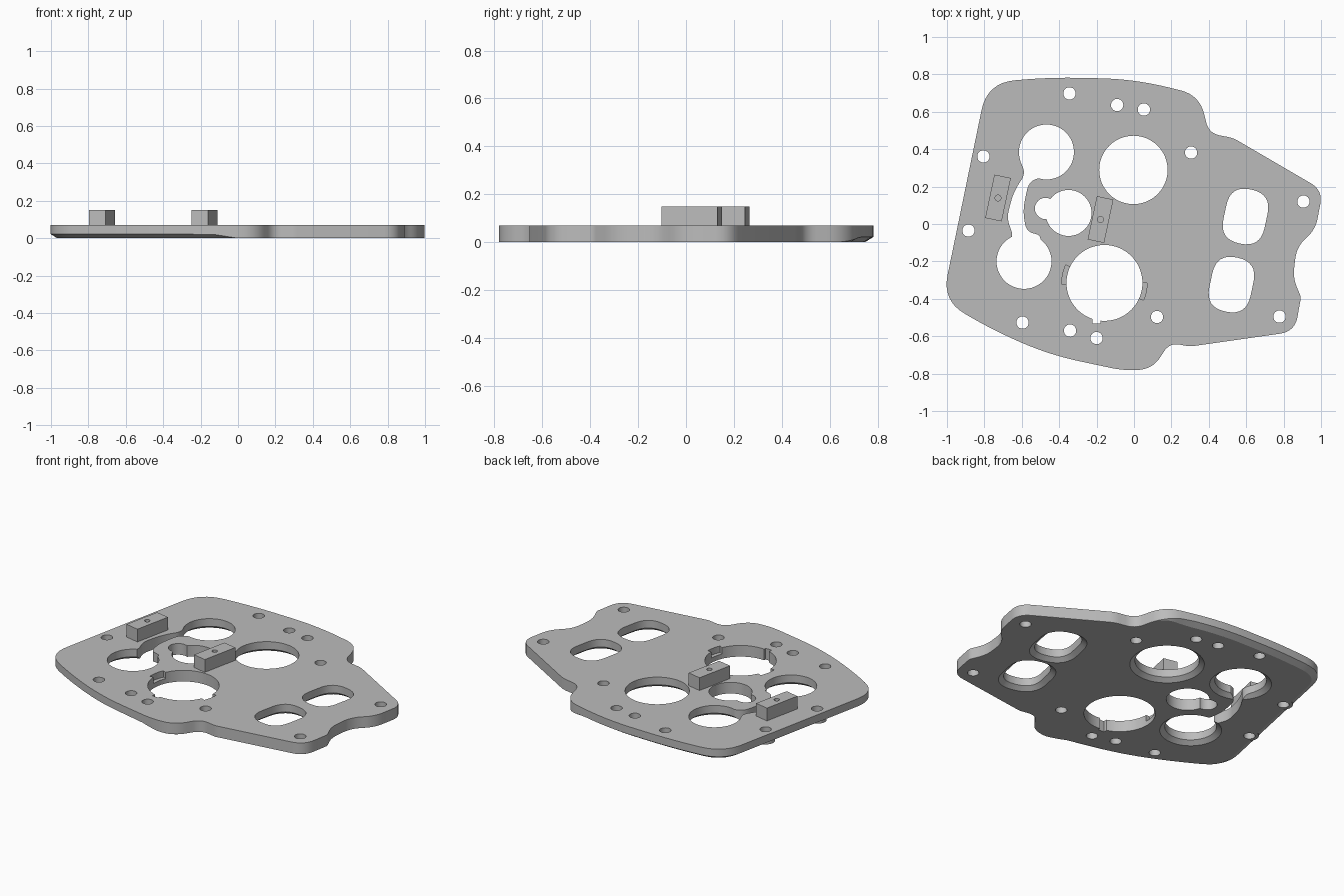
import bpy, bmesh, math
from mathutils import Vector, Matrix

cube = bpy.data.objects.get("Cube")
if cube:
    bpy.data.objects.remove(cube, do_unlink=True)

THICK = 0.07       # plate thickness
BLOCK_TOP = 0.15
TILT = math.radians(-12)

grey = bpy.data.materials.new("plain grey")
grey.use_nodes = True
colour = (0.5, 0.5, 0.5, 1)
grey.diffuse_color = colour
grey.node_tree.nodes["Principled BSDF"].inputs["Base Color"].default_value = colour


# --- Profile helpers ---
def rounded(corners, steps=8):
    """Closed loop from (x, y, cut length) corners, each corner rounded."""
    loop = []
    count = len(corners)
    for i, (x, y, cut) in enumerate(corners):
        p = Vector((x, y))
        to_prev = Vector(corners[i - 1][:2]) - p
        to_next = Vector(corners[(i + 1) % count][:2]) - p
        cut = min(cut, to_prev.length / 2, to_next.length / 2)
        a = p + to_prev.normalized() * cut
        b = p + to_next.normalized() * cut
        for s in range(steps + 1 if cut else 1):
            t = s / steps
            q = a * (1 - t) ** 2 + p * 2 * t * (1 - t) + b * t ** 2
            if not loop or (q - loop[-1]).length > 1e-4:
                loop.append(q)
    if (loop[0] - loop[-1]).length < 1e-4:
        loop.pop()
    return loop


def circle(x, y, r, sides=48):
    turn = math.tau / sides
    return [Vector((x + r * math.cos(turn * i), y + r * math.sin(turn * i)))
            for i in range(sides)]


def tilted_rect(x, y, w, h, cut=0.0):
    spin = Matrix.Rotation(TILT, 2)
    signs = ((-1, -1), (1, -1), (1, 1), (-1, 1))
    spots = [spin @ Vector((sx * w / 2, sy * h / 2)) for sx, sy in signs]
    return rounded([(x + p.x, y + p.y, cut) for p in spots])


def grow(loop, amount):
    """Offset a counter-clockwise loop outwards; amount is a function of a point."""
    result = []
    for i, p in enumerate(loop):
        along = (loop[(i + 1) % len(loop)] - loop[i - 1]).normalized()
        result.append(p + Vector((along.y, -along.x)) * amount(p))
    return result


def loft(name, rings):
    """Solid through rings, each a list of 3D points, from bottom to top."""
    bm = bmesh.new()
    rows = [[bm.verts.new(p) for p in ring] for ring in rings]
    n = len(rows[0])
    for low, high in zip(rows, rows[1:]):
        for i in range(n):
            j = (i + 1) % n
            bm.faces.new((low[i], low[j], high[j], high[i]))
    bm.faces.new(rows[0][::-1])
    bm.faces.new(rows[-1])
    bmesh.ops.recalc_face_normals(bm, faces=bm.faces)
    mesh = bpy.data.meshes.new(name)
    bm.to_mesh(mesh)
    bm.free()
    mesh.materials.append(grey)
    obj = bpy.data.objects.new(name, mesh)
    bpy.context.collection.objects.link(obj)
    return obj


def prism(name, loop, z0, z1):
    return loft(name, [[(p.x, p.y, z) for p in loop] for z in (z0, z1)])


def combine(target, tool, operation="DIFFERENCE"):
    tool.hide_render = True
    mod = target.modifiers.new("cut", "BOOLEAN")
    mod.operation = operation
    mod.solver = "EXACT"
    mod.object = tool
    bpy.context.view_layer.objects.active = target
    bpy.ops.object.modifier_apply(modifier=mod.name)
    bpy.data.objects.remove(tool, do_unlink=True)


# --- Plate outline, counter-clockwise from the lower left corner ---
outline = rounded([
    (-1.025, -.41, .14), (-.75, -.57, 1), (-.45, -.70, 1), (-.05, -.785, 1),
    (.10, -.775, 1), (.19, -.635, .06), (.30, -.655, .02), (.86, -.575, .08),
    (.893, -.39, .015), (.85, -.29, 1), (.87, -.12, 1), (.97, -.03, .06),
    (1.01, .18, .075), (.53, .46, .03), (.40, .485, .06), (.35, .69, 1),
    (0, .775, 1), (-.45, .785, 1), (-.785, .755, .15)])


def bevel_amount(p):
    # The lower bevel fades out towards the right-hand side
    limit = .36 if p.y > 0 else 0
    return max(.03, min(1, (limit - p.x) / .14))


BEVEL_W, BEVEL_H = .035, .022
inner = grow(outline, lambda p: -BEVEL_W * bevel_amount(p))
plate = loft("mounting_plate", [
    [(p.x, p.y, 0) for p in inner],
    [(p.x, p.y, BEVEL_H * bevel_amount(p)) for p in outline],
    [(p.x, p.y, THICK) for p in outline]])

# Bosses that fill the bevel around the two edge bolts
for x, y in ((-.805, .361), (-.885, -.035)):
    combine(plate, prism("boss", circle(x, y, .054), 0, THICK / 2), "UNION")


# --- Openings ---
def cut_through(loop, z0=-.05):
    combine(plate, prism("cutter", loop, z0, THICK + .05))


def cut_flared(loop):
    # Through opening that widens at the underside
    rings = [(-.012, .045), (.022, 0), (THICK + .05, 0)]
    combine(plate, loft("cutter", [
        [(p.x, p.y, z) for p in grow(loop, lambda q: wide)] for z, wide in rings]))


for x, y, r in ((-.003, .289, .183), (-.468, .385, .147), (-.588, -.2, .147)):
    cut_flared(circle(x, y, r))
for x, y in ((.596, .04), (.521, -.324)):
    cut_flared(tilted_rect(x, y, .225, .295, .11))

# Curved channel joining the two left-hand round openings
cut_through(rounded([
    (-.66, -.13, 0), (-.50, -.11, 0), (-.50, -.06, .05), (-.575, -.04, 1),
    (-.595, .07, 1), (-.56, .24, 1), (-.44, .25, 0), (-.44, .33, 0),
    (-.61, .34, 0), (-.58, .27, 1), (-.645, .17, 1), (-.68, .03, 1),
    (-.65, -.05, .02)]))

# Small round opening with a side lobe
cut_through(circle(-.35, .059, .123))
cut_through(circle(-.473, .083, .057, 24))

# Front round opening, its keyway and two shallow arc recesses
cx, cy, radius = -.158, -.315, .203
cut_through(circle(cx, cy, radius, 64))
cut_through([Vector((cx + dx, cy + dy)) for dx, dy in
             ((-.064, -.216), (-.022, -.216), (-.022, -.15), (-.064, -.15))])
for start, end in ((155, 182), (-24, 0)):
    angles = [math.radians(start + (end - start) * i / 6) for i in range(7)]
    arc = [Vector((math.cos(a), math.sin(a))) for a in angles]
    centre = Vector((cx, cy))
    ring = [centre + d * (radius + .025) for d in arc]
    ring += [centre + d * (radius - .02) for d in reversed(arc)]
    cut_through(ring, .03)

# Bolt holes
for x, y in ((-.345, .698), (-.09, .636), (.053, .612), (.305, .382),
             (-.805, .361), (-.885, -.035), (.906, .12), (.778, -.495),
             (.123, -.497), (-.596, -.527), (-.342, -.57), (-.2, -.61)):
    cut_through(circle(x, y, .033, 24))

# --- Raised blocks with a pin hole ---
blocks = []
for name, x, y in (("outer_block", -.727, .139), ("inner_block", -.179, .024)):
    block = prism(name, tilted_rect(x, y, .09, .237), THICK, BLOCK_TOP)
    combine(block, prism("cutter", circle(x, y, .016, 20), THICK + .01, BLOCK_TOP + .05))
    blocks.append(block)

# --- Shading ---
bpy.ops.object.select_all(action="DESELECT")
for obj in [plate] + blocks:
    obj.select_set(True)
bpy.context.view_layer.objects.active = plate
bpy.ops.object.shade_smooth_by_angle(angle=math.radians(25))
